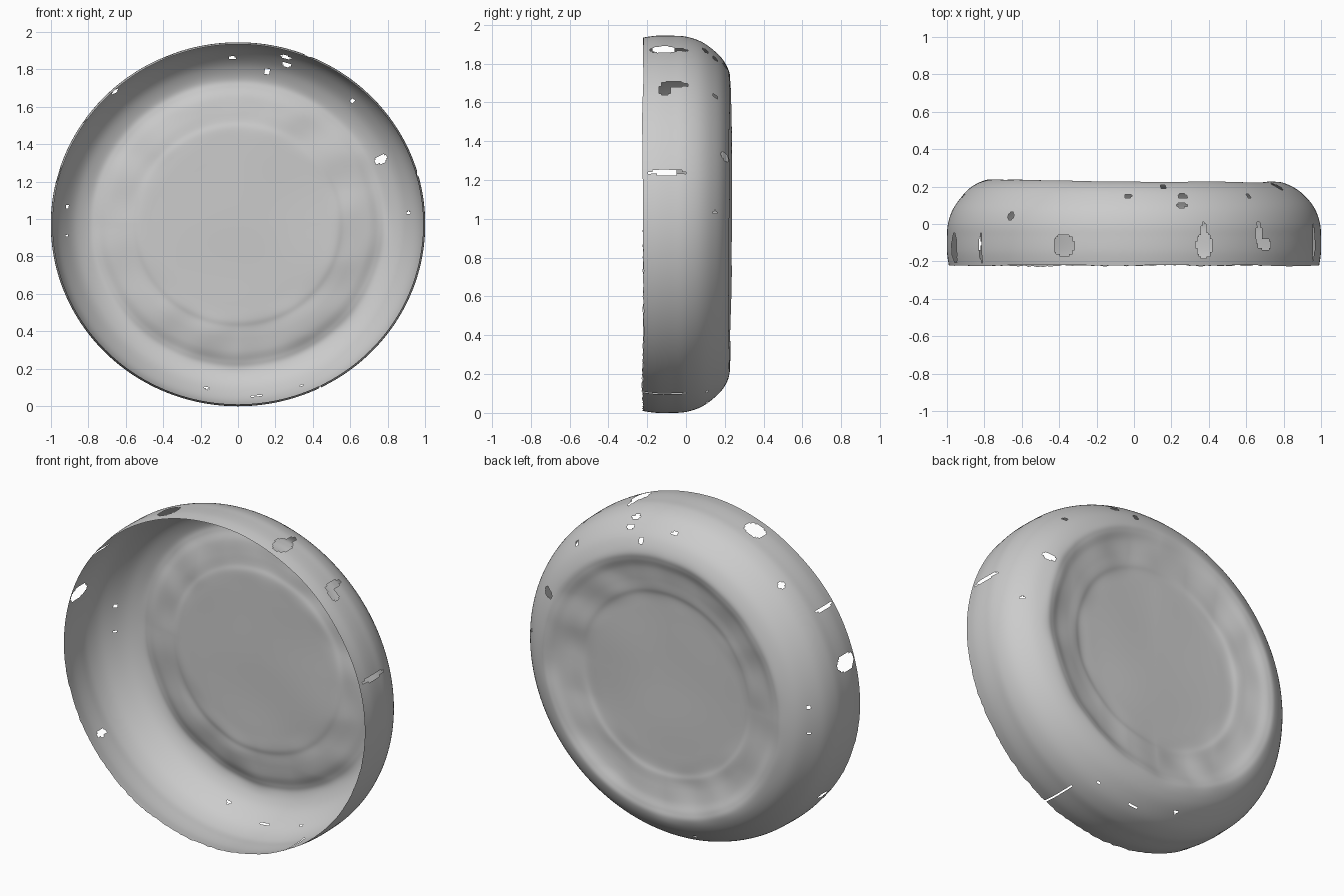
import bpy, bmesh, math
from mathutils import Vector, noise

if "Cube" in bpy.data.objects:
    bpy.data.objects.remove(bpy.data.objects["Cube"])

SEG, SUB = 600, 7
CZ, SQUASH = 0.972, 0.972

# Profile (radius, y): open front lip, straight wall, rounded heel, shallow recessed floor
PROFILE = [(0.99, -0.222), (1.0, -0.15), (1.0, -0.07), (0.995, 0.0), (0.97, 0.075),
           (0.925, 0.14), (0.87, 0.192), (0.80, 0.226), (0.755, 0.226), (0.70, 0.21),
           (0.63, 0.199), (0.57, 0.192), (0.52, 0.181), (0.42, 0.178), (0.22, 0.178),
           (0.01, 0.178)]

# Worn holes (angle in degrees, y, half width along the rim, half height in y)
HOLES = [(112, -0.115, .06, .06), (68, -0.115, .045, .07), (68, -0.03, .014, .04),
         (48, -0.06, .02, .07), (45.5, -0.11, .04, .03), (16, -0.1, .014, .1),
         (145, -0.13, .012, .08), (164, -0.13, .05, .08), (296, -0.12, .008, .12),
         (214, -0.1, .02, .04), (132, .04, .018, .025), (92, .15, .02, .01),
         (73.5, .15, .028, .012), (74.5, .1, .028, .012), (79.5, .2, .016, .008),
         (48, .15, .01, .01), (25, .2, .022, .018), (4, .15, .01, .01),
         (174, .15, .008, .008), (184, .15, .008, .008), (259.5, .15, .012, .006),
         (291, .11, .012, .006), (276, .11, .026, .006)]


def catmull(points, steps):
    pts = [Vector(p) for p in points]
    out = []
    for i in range(len(pts) - 1):
        a, b, c = pts[max(i - 1, 0)], pts[i], pts[i + 1]
        d = pts[min(i + 2, len(pts) - 1)]
        for k in range(steps):
            t = k / steps
            out.append(0.5 * (2 * b + (c - a) * t + (2 * a - 5 * b + 4 * c - d) * t * t
                              + (3 * b - a - 3 * c + d) * t ** 3))
    return out + [pts[-1]]


def smooth(a, b, x):
    t = min(max((x - a) / (b - a), 0), 1)
    return t * t * (3 - 2 * t)


def surface_point(r, y, ang):
    x, z = r * math.cos(ang), r * math.sin(ang)
    # Soft dents on the floor: a deeper trough low down, gentle creases elsewhere
    floor = 1 - smooth(0.72, 0.84, r)
    ring = smooth(0.45, 0.6, r) * floor
    y -= 0.012 * ring * smooth(0.2, 0.6, -z)
    y += 0.010 * floor * noise.noise(Vector((x * 2.2, 3.1, z * 2.2)))
    y += 0.012 * ring * noise.noise(Vector((x * 5, 1.7, z * 5)))
    y -= 0.008 * x * smooth(0.1, 0.22, y)
    # Ragged front lip
    if y < -0.2 and r > 0.9:
        rough = 0.007 * noise.noise(Vector((x * 3, 0, z * 3)))
        rough += 0.008 * noise.noise(Vector((x * 30, 7, z * 30))) * smooth(0.2, -0.6, z)
        y += rough * smooth(-0.2, -0.222, y)
    return (x, y, CZ + z * SQUASH)


def in_hole(c):
    z = (c.z - CZ) / SQUASH
    r = math.hypot(c.x, z)
    if r < 0.79:
        return False
    ang = math.degrees(math.atan2(z, c.x)) % 360
    for a, y, w, h in HOLES:
        d = (ang - a + 180) % 360 - 180
        if (math.radians(d) * r / w) ** 2 + ((c.y - y) / h) ** 2 < 1:
            return True
    return False


# Shallow dish: revolve the profile
bm = bmesh.new()
rings = []
for p in catmull(PROFILE, SUB):
    rings.append([bm.verts.new(surface_point(p[0], p[1], 2 * math.pi * i / SEG))
                  for i in range(SEG)])
for a, b in zip(rings, rings[1:]):
    for i in range(SEG):
        j = (i + 1) % SEG
        bm.faces.new((a[i], a[j], b[j], b[i]))
bm.faces.new(rings[-1])
bmesh.ops.recalc_face_normals(bm, faces=bm.faces[:])
if sum((f.normal.y for f in bm.faces)) < 0:
    bmesh.ops.reverse_faces(bm, faces=bm.faces[:])

# Punch the worn holes
gone = [f for f in bm.faces if in_hole(f.calc_center_median())]
bmesh.ops.delete(bm, geom=gone, context='FACES')

mesh = bpy.data.meshes.new("worn_dish")
bm.to_mesh(mesh)
bm.free()
dish = bpy.data.objects.new("worn_dish", mesh)
bpy.context.collection.objects.link(dish)
for poly in mesh.polygons:
    poly.use_smooth = True
